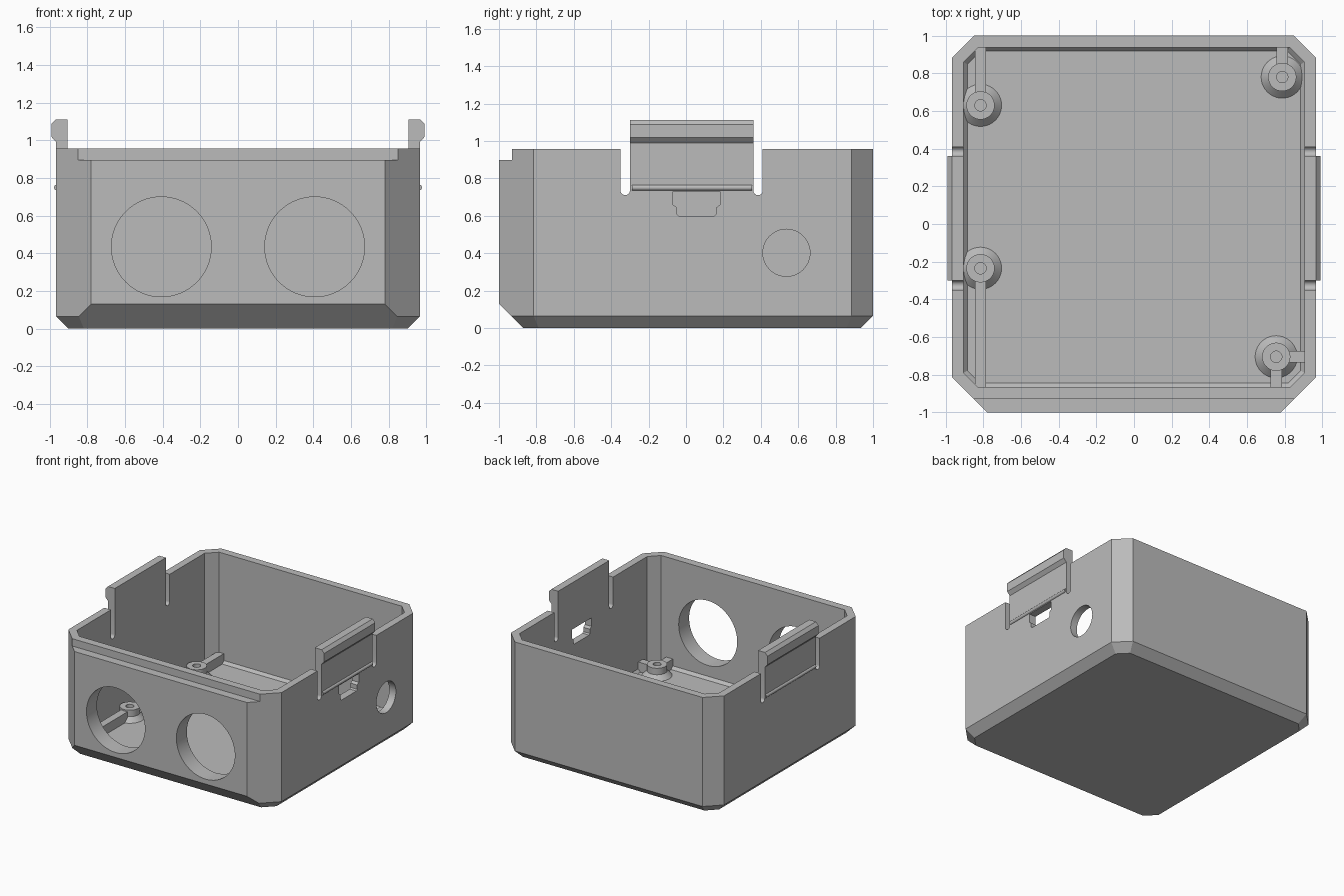
import bpy, bmesh, math
from mathutils import Vector

cube = bpy.data.objects.get("Cube")
if cube:
    bpy.data.objects.remove(cube, do_unlink=True)

GREY = (0.5, 0.5, 0.5, 1)
mat = bpy.data.materials.new("matte grey plastic")
mat.use_nodes = True
mat.diffuse_color = GREY
mat.node_tree.nodes["Principled BSDF"].inputs["Base Color"].default_value = GREY

RIM, FLOOR = 0.957, 0.06
TAB = (-0.30, 0.36)


def loft(name, rings, closed=False):
    """Skin equal-length rings; cap the ends, or join last to first."""
    bm = bmesh.new()
    loops = [[bm.verts.new(p) for p in ring] for ring in rings]
    n = len(loops[0])
    pairs = list(zip(loops, loops[1:]))
    if closed:
        pairs.append((loops[-1], loops[0]))
    for a, b in pairs:
        for i in range(n):
            j = (i + 1) % n
            bm.faces.new((a[i], a[j], b[j], b[i]))
    if not closed:
        bm.faces.new(loops[0])
        bm.faces.new(loops[-1])
    bmesh.ops.recalc_face_normals(bm, faces=bm.faces)
    mesh = bpy.data.meshes.new(name)
    bm.to_mesh(mesh)
    bm.free()
    mesh.materials.append(mat)
    ob = bpy.data.objects.new(name, mesh)
    bpy.context.collection.objects.link(ob)
    return ob


def prism(name, pts, axis, lo, hi):
    """Extrude a 2D outline along an axis."""
    def place(p, t):
        c = list(p)
        c.insert("xyz".index(axis), t)
        return Vector(c)
    return loft(name, [[place(p, t) for p in pts] for t in (lo, hi)])


def rect(a0, a1, b0, b1):
    return [(a0, b0), (a1, b0), (a1, b1), (a0, b1)]


def arc(cx, cy, r, start, end, n):
    return [(cx + r * math.cos(a), cy + r * math.sin(a))
            for a in (math.radians(start + (end - start) * i / n) for i in range(n + 1))]


def circle(cx, cy, r, n=64):
    return arc(cx, cy, r, 0, 360, n)[:-1]


def outline(z, side, front, back, cf, cb):
    """Rectangle with front and back corners cut at 45 degrees."""
    half = [(cf - front, -front), (side, side - cf), (side, cb - side), (cb - back, back)]
    return [Vector((x, y, z)) for x, y in half + [(-x, y) for x, y in reversed(half)]]


def cut(target, cutter):
    mod = target.modifiers.new("cut", "BOOLEAN")
    mod.operation, mod.solver, mod.object = "DIFFERENCE", "EXACT", cutter
    bpy.context.view_layer.objects.active = target
    bpy.ops.object.modifier_apply(modifier=mod.name)
    bpy.data.objects.remove(cutter, do_unlink=True)


def smooth(ob):
    bpy.ops.object.select_all(action="DESELECT")
    ob.select_set(True)
    bpy.context.view_layer.objects.active = ob
    bpy.ops.object.shade_smooth_by_angle(angle=math.radians(25))


# Outer shell with bevelled base, deeper at the front
box = loft("box_body", [
    outline(0, 0.90, 0.87, 0.935, 1.688, 1.758),
    outline(0.065, 0.965, 0.935, 1.0, 1.78, 1.85),
    outline(0.13, 0.965, 1.0, 1.0, 1.78, 1.85),
    outline(RIM, 0.965, 1.0, 1.0, 1.78, 1.85)])

# Hollow interior with a small fillet at the floor
cut(box, loft("cavity", [
    outline(FLOOR, 0.885, 0.843, 0.918, 1.663, 1.733),
    outline(FLOOR + 0.022, 0.905, 0.865, 0.938, 1.695, 1.765),
    outline(1.2, 0.905, 0.865, 0.938, 1.695, 1.765)]))

# Step along the front rim
cut(box, prism("rim_step", rect(-1.1, -0.93, 0.897, 1.2), "x", -1.2, 1.2))

# Two large front openings and one small side opening
for x in (-0.407, 0.407):
    cut(box, prism("front_hole", circle(x, 0.435, 0.265), "y", -1.2, -0.7))
cut(box, prism("side_hole", circle(0.537, 0.402, 0.126, 48), "x", 0.8, 1.2))

# Stepped latch window under one tab
window = [(-0.07, 0.73), (-0.07, 0.66), (-0.05, 0.645), (-0.05, 0.61), (-0.04, 0.6)]
window += [(0.113 - y, z) for y, z in reversed(window)]
cut(box, prism("latch_window", window, "x", 0.8, 1.2))

# Round-bottomed slots that free the spring tabs
for y in (TAB[0] - 0.025, TAB[1] + 0.025):
    slot = [(y + 0.025, 1.2), (y - 0.025, 1.2)] + arc(y, 0.735, 0.025, 180, 360, 12)
    cut(box, prism("tab_slot", slot, "x", -1.2, 1.2))
smooth(box)

# Hooked tab tops and thin snap beads on both sides
for side, label in ((1, "left"), (-1, "right")):
    hook = [(0.905, RIM), (0.965, RIM), (0.965, 0.99), (0.99, 1.018),
            (0.99, 1.087), (0.967, 1.112), (0.905, 1.112)]
    prism(label + "_tab_hook", [(side * x, z) for x, z in hook], "y", *TAB)
    bead = prism(label + "_snap_bead", circle(side * 0.962, 0.75, 0.015, 16),
                 "y", TAB[0] + 0.01, TAB[1] - 0.007)
    smooth(bead)

# Flared screw posts with blind holes
PROFILE = [(0.03, FLOOR), (0.03, 0.15), (0.075, 0.15), (0.075, 0.097),
           (0.112, FLOOR), (0.112, 0.04), (0.001, 0.04), (0.001, FLOOR)]
POSTS = {"back_right": (-0.815, 0.63), "front_right": (-0.815, -0.235),
         "back_left": (0.787, 0.78), "front_left": (0.755, -0.705)}
for label, (px, py) in POSTS.items():
    rings = [[Vector((x, y, z)) for x, y in circle(px, py, r, 40)] for r, z in PROFILE]
    smooth(loft(label + "_screw_post", rings, closed=True))
    # Rib running to the nearest front or back wall
    ends = (py + 0.07, 0.95) if py > 0 else (-0.88, py - 0.07)
    prism(label + "_rib", rect(px - 0.03, px + 0.03, *ends), "z", 0.04, 0.138)

# Extra rib to the side wall
px, py = POSTS["front_left"]
prism("side_rib", rect(px + 0.07, 0.92, py - 0.03, py + 0.03), "z", 0.04, 0.138)
